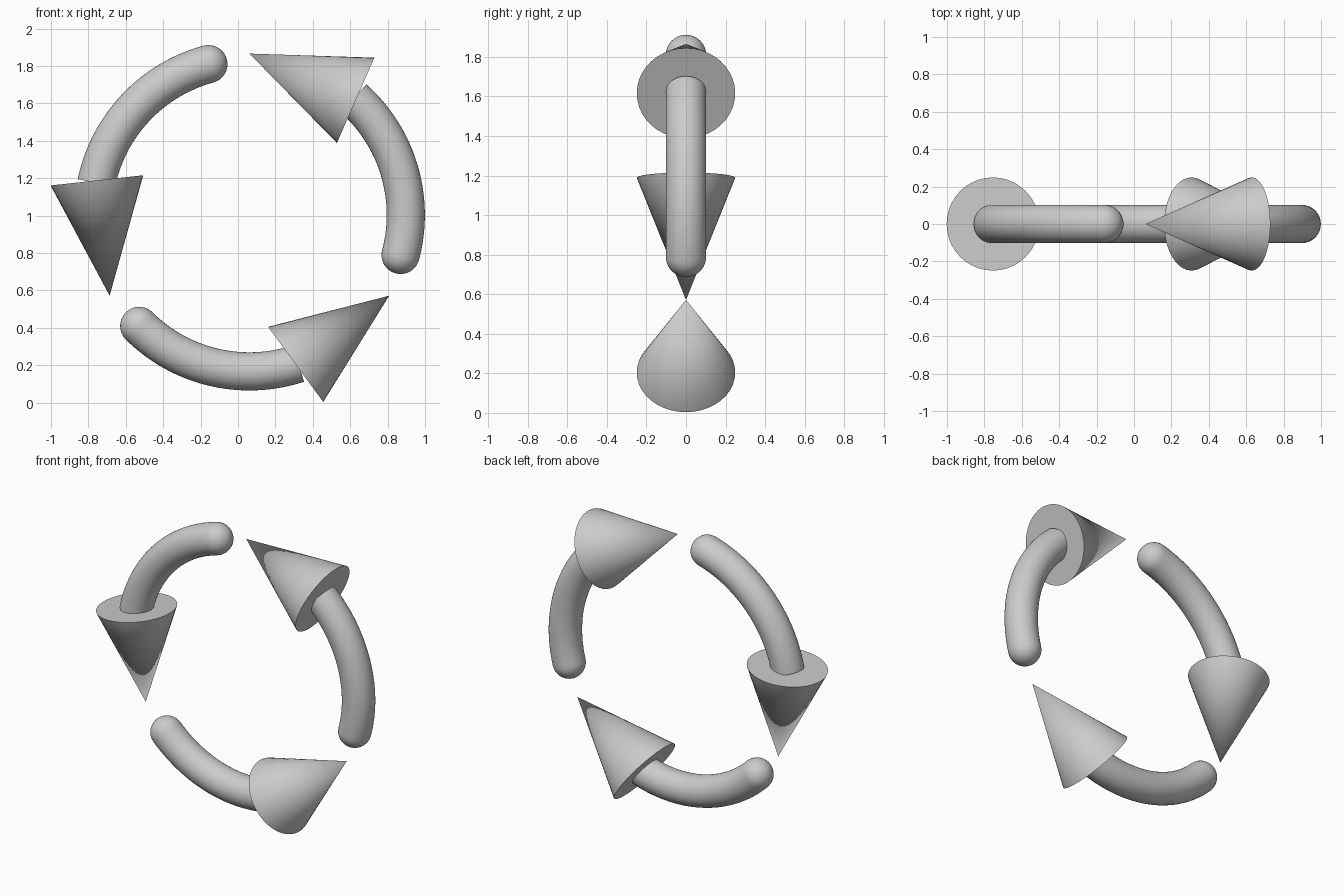
import bpy, bmesh
from math import radians, sin, cos, pi
from mathutils import Vector

cube = bpy.data.objects.get("Cube")
if cube:
    bpy.data.objects.remove(cube, do_unlink=True)

CENTER = Vector((0.061, 0, 1.003))
RING_R, TUBE_R = 0.836, 0.102      # centre line and thickness of the shafts
HEAD_R = 0.249
START, HEAD_BASE, HEAD_TIP = -14.8, 47.2, 90.0   # degrees round the ring
TIP_R = 0.863
SIDES, ARC_STEPS, CAP_STEPS = 40, 36, 10

grey = bpy.data.materials.new("light grey")
grey.use_nodes = True
color = (0.6, 0.6, 0.6, 1)
grey.diffuse_color = color
grey.node_tree.nodes["Principled BSDF"].inputs["Base Color"].default_value = color


def polar(deg, r):
    a = radians(deg)
    return CENTER + Vector((r * cos(a), 0, r * sin(a)))


def tangent(deg):
    a = radians(deg)
    return Vector((-sin(a), 0, cos(a)))


def finish(bm, name):
    bmesh.ops.recalc_face_normals(bm, faces=bm.faces)
    mesh = bpy.data.meshes.new(name)
    bm.to_mesh(mesh)
    bm.free()
    mesh.materials.append(grey)
    obj = bpy.data.objects.new(name, mesh)
    bpy.context.collection.objects.link(obj)
    bpy.ops.object.select_all(action="DESELECT")
    obj.select_set(True)
    bpy.context.view_layer.objects.active = obj
    bpy.ops.object.shade_smooth_by_angle(angle=radians(35))


def loft(rings, start, end, name):
    """Skin circles given as (centre, axis, radius), closed to a point at each end."""
    bm = bmesh.new()
    loops = []
    for c, axis, r in rings:
        side = Vector((0, 1, 0))
        out = axis.cross(side)
        loops.append([bm.verts.new(c + r * (cos(t) * side + sin(t) * out))
                      for t in (2 * pi * i / SIDES for i in range(SIDES))])
    first, last = bm.verts.new(start), bm.verts.new(end)
    for i in range(SIDES):
        j = (i + 1) % SIDES
        for a, b in zip(loops, loops[1:]):
            bm.faces.new((a[i], a[j], b[j], b[i]))
        bm.faces.new((first, loops[0][j], loops[0][i]))
        bm.faces.new((last, loops[-1][i], loops[-1][j]))
    finish(bm, name)


def shaft(turn, name):
    # rounded tail cap followed by the curved tube, ending inside the head
    a0, a1 = START + turn, HEAD_BASE + 1 + turn
    tail, back = polar(a0, RING_R), -tangent(a0)
    rings = []
    for k in range(1, CAP_STEPS):
        t = pi / 2 * k / CAP_STEPS
        rings.append((tail + back * TUBE_R * cos(t), -back, TUBE_R * sin(t)))
    for k in range(ARC_STEPS + 1):
        a = a0 + (a1 - a0) * k / ARC_STEPS
        rings.append((polar(a, RING_R), tangent(a), TUBE_R))
    loft(rings, tail + back * TUBE_R, polar(a1, RING_R), name)


def head(turn, name):
    # straight cone whose tip lies slightly outside the ring
    base, tip = polar(HEAD_BASE + turn, RING_R), polar(HEAD_TIP + turn, TIP_R)
    loft([(base, (tip - base).normalized(), HEAD_R)], base, tip, name)


# three identical arrows chasing each other round the ring
for turn, place in ((0, "left"), (120, "right"), (240, "bottom")):
    shaft(turn, place + "_arrow_shaft")
    head(turn, place + "_arrow_head")
